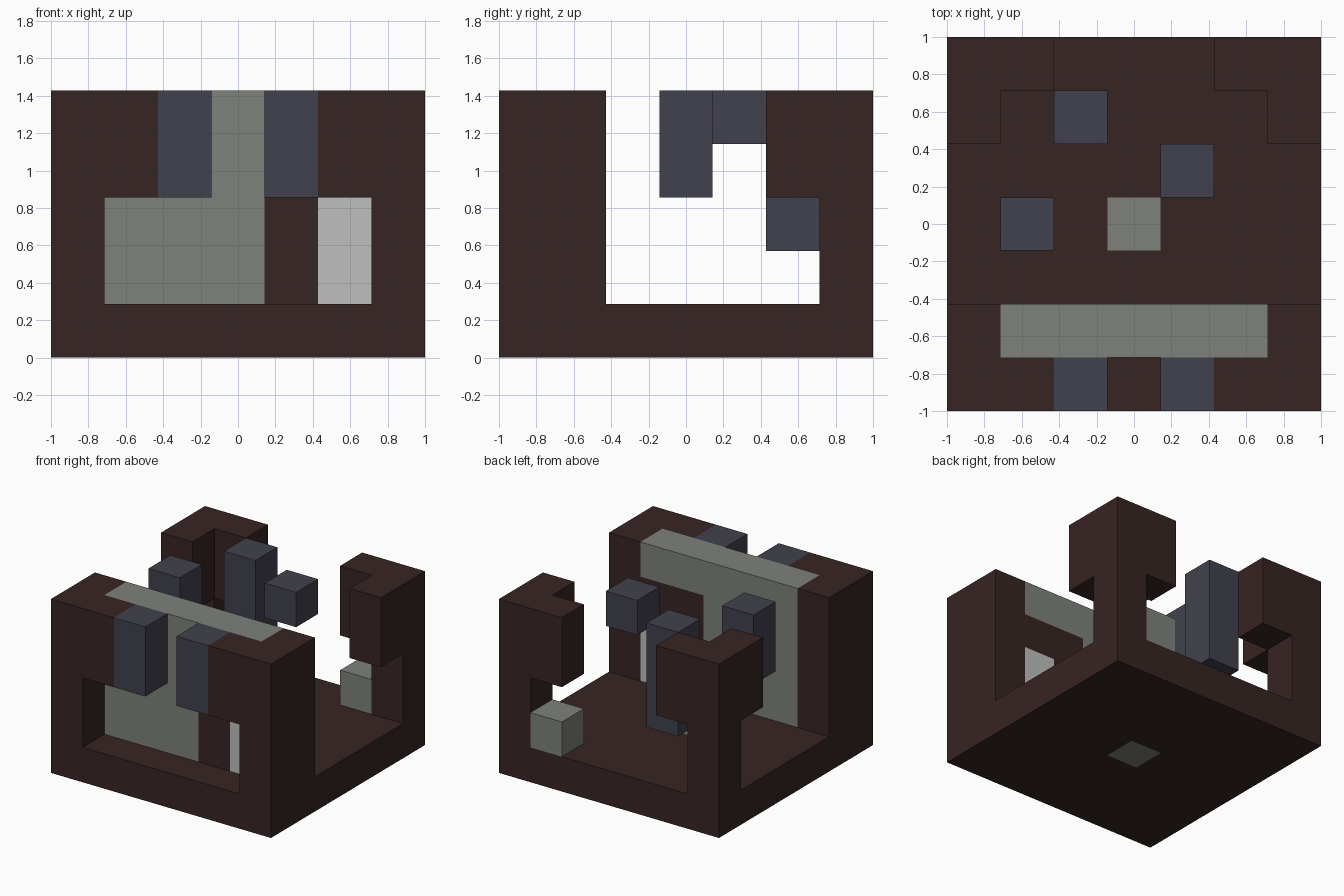
import bpy
import bmesh
from mathutils import Vector

cube = bpy.data.objects.get("Cube")
if cube:
    bpy.data.objects.remove(cube, do_unlink=True)

N = 7            # blocks along each side of the base
S = 2 / N        # block size


def material(name, rgb):
    m = bpy.data.materials.new(name)
    m.use_nodes = True
    m.diffuse_color = (*rgb, 1)
    bsdf = next(n for n in m.node_tree.nodes if n.type == 'BSDF_PRINCIPLED')
    bsdf.inputs["Base Color"].default_value = (*rgb, 1)
    bsdf.inputs["Roughness"].default_value = 0.9
    return m


DARK = material("dark brown", (0.037, 0.018, 0.017))
SLATE = material("slate blue", (0.053, 0.053, 0.075))
GREY = material("stone grey", (0.21, 0.22, 0.198))
PALE = material("pale grey", (0.52, 0.52, 0.52))


def span(r):
    return range(r, r + 1) if isinstance(r, int) else range(r[0], r[1] + 1)


def blocks(name, mat, *boxes):
    """One outer shell around boxes given as inclusive block ranges in x, y, z."""
    cells = {(i, j, k) for x, y, z in boxes
             for i in span(x) for j in span(y) for k in span(z)}
    bm = bmesh.new()
    for cell in cells:
        for axis in range(3):
            for side in (0, 1):
                step = [0, 0, 0]
                step[axis] = 2 * side - 1
                if tuple(c + s for c, s in zip(cell, step)) in cells:
                    continue
                b, c = (axis + 1) % 3, (axis + 2) % 3
                loop = [(0, 0), (1, 0), (1, 1), (0, 1)]
                verts = []
                for p, q in (loop if side else loop[::-1]):
                    v = Vector(cell)
                    v[axis] += side
                    v[b] += p
                    v[c] += q
                    verts.append(bm.verts.new(v * S - Vector((1, 1, 0))))
                bm.faces.new(verts)
    bmesh.ops.remove_doubles(bm, verts=bm.verts[:], dist=S / 100)
    mesh = bpy.data.meshes.new(name)
    bm.to_mesh(mesh)
    bm.free()
    mesh.materials.append(mat)
    ob = bpy.data.objects.new(name, mesh)
    bpy.context.collection.objects.link(ob)
    return ob


# Floor slab around a central stone
blocks("floor", DARK, ((0, 6), (0, 2), 0), ((0, 6), (4, 6), 0),
       ((0, 2), 3, 0), ((4, 6), 3, 0))
blocks("floor_stone", GREY, (3, 3, 0))

# Mirrored parts: front pillars with brackets, slate posts, back corners
for label, side in (("right", lambda i: i), ("left", lambda i: N - 1 - i)):
    blocks("front_pillar_" + label, DARK,
           (side(0), (0, 1), (1, 4)), (side(1), 0, (3, 4)))
    blocks("front_post_" + label, SLATE, (side(2), 0, (3, 4)))
    blocks("back_corner_" + label, DARK, (side(0), 6, (1, 4)),
           (side(1), 6, (3, 4)), (side(0), 5, (3, 4)))

# Front wall with its top beam, dark frame and pale panel
blocks("front_wall", GREY, ((1, 3), 1, (1, 4)), ((4, 5), 1, 4))
blocks("wall_frame", DARK, (4, 1, (1, 3)), (5, 1, 3))
blocks("wall_panel", PALE, (5, 1, (1, 2)))

# Loose stone and floating slate blocks
blocks("back_stone", GREY, (5, 6, 1))
blocks("floating_block_right", SLATE, (1, 3, (3, 4)))
blocks("floating_block_back", SLATE, (2, 5, (2, 4)))
blocks("floating_block_left", SLATE, (4, 4, 4))
